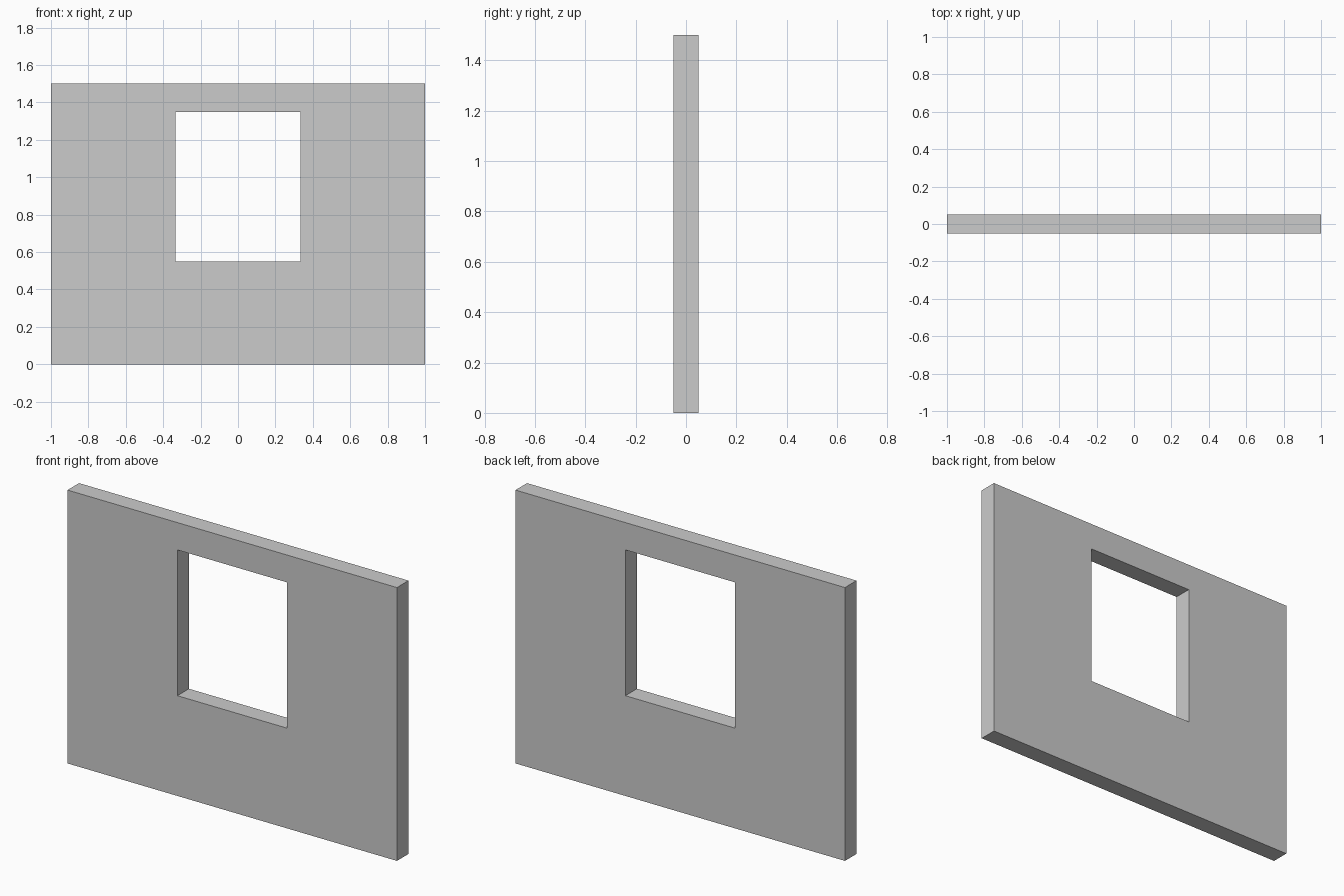
import bpy
import bmesh

if "Cube" in bpy.data.objects:
    bpy.data.objects.remove(bpy.data.objects["Cube"])

WIDTH, HEIGHT, DEPTH = 2.0, 1.5, 0.1
WIN_HALF, WIN_BOTTOM, WIN_TOP = 0.333, 0.55, 1.35


def rectangle(bm, half, bottom, top):
    """Four corners of an upright rectangle on the front plane."""
    corners = [(-half, bottom), (half, bottom), (half, top), (-half, top)]
    return [bm.verts.new((x, -DEPTH / 2, z)) for x, z in corners]


bm = bmesh.new()

# Front face: a frame of four quads between wall edge and window opening
outer = rectangle(bm, WIDTH / 2, 0, HEIGHT)
inner = rectangle(bm, WIN_HALF, WIN_BOTTOM, WIN_TOP)
frame = []
for i in range(4):
    j = (i + 1) % 4
    frame.append(bm.faces.new((outer[i], outer[j], inner[j], inner[i])))

# Wall thickness: keep the front and extrude a copy to the back
result = bmesh.ops.extrude_face_region(bm, geom=frame, use_keep_orig=True)
back = [g for g in result["geom"] if isinstance(g, bmesh.types.BMVert)]
bmesh.ops.translate(bm, verts=back, vec=(0, DEPTH, 0))
bmesh.ops.recalc_face_normals(bm, faces=bm.faces)

mesh = bpy.data.meshes.new("window_wall")
bm.to_mesh(mesh)
bm.free()
wall = bpy.data.objects.new("window_wall", mesh)
bpy.context.collection.objects.link(wall)
